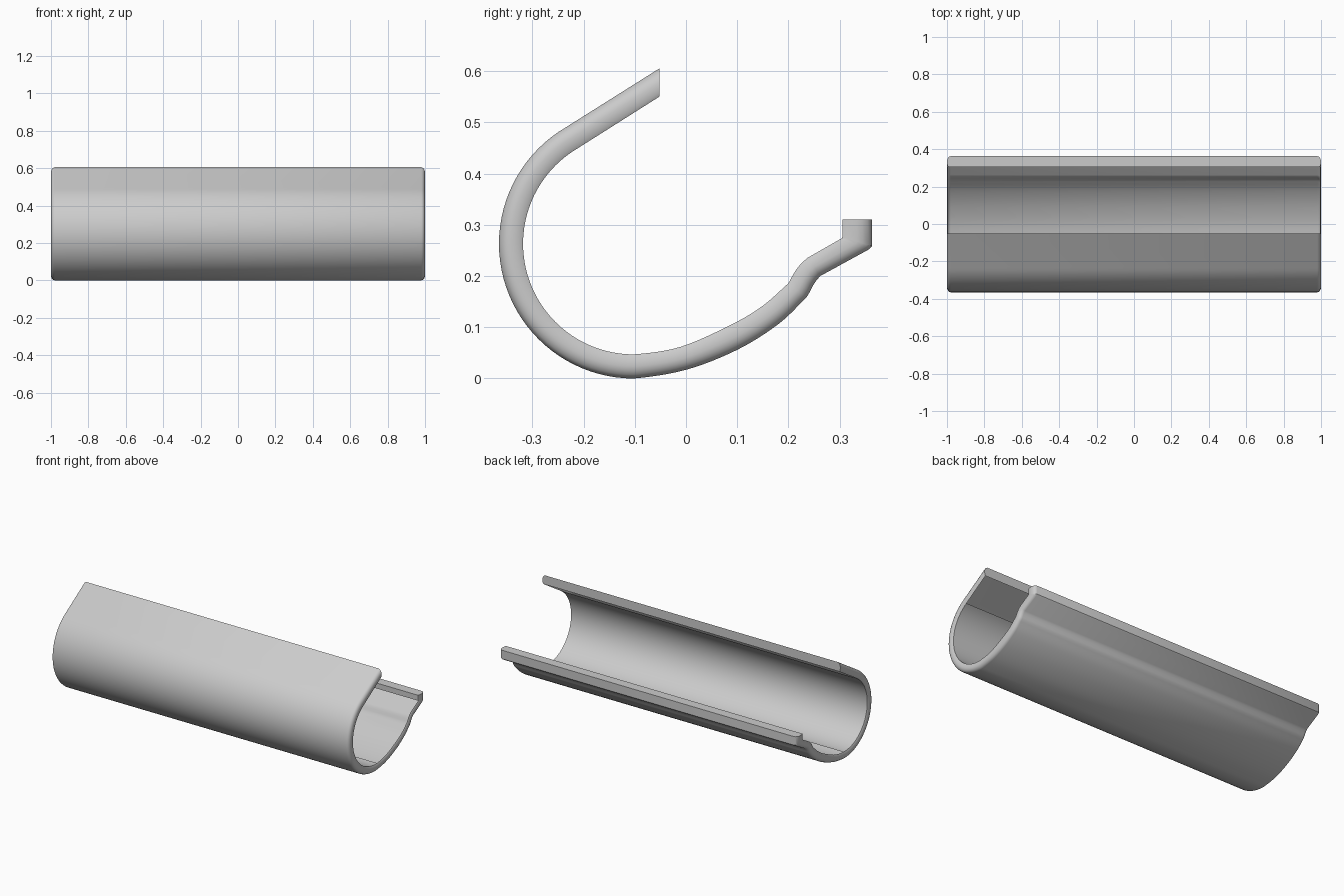
import bpy, bmesh, math
from mathutils import Vector

if "Cube" in bpy.data.objects:
    bpy.data.objects.remove(bpy.data.objects["Cube"])


def smooth(pts, n=6):
    # Catmull-Rom curve through the points, starting level
    p = [pts[0] - Vector((0.08, 0))] + pts + [pts[-1] * 2 - pts[-2]]
    out = []
    for i in range(1, len(p) - 2):
        a, b, c, d = p[i - 1:i + 3]
        for k in range(n):
            t = k / n
            out.append(0.5 * (2 * b + (c - a) * t + (2 * a - 5 * b + 4 * c - d) * t * t
                              + (3 * b - a - 3 * c + d) * t ** 3))
    return out + [pts[-1].copy()]


def wall(radius, lip, belly, rest):
    # lip edge, round back, belly curve, jog and upturned hook
    pts = [Vector(lip)]
    for i in range(41):
        a = math.radians(120 + 150 * i / 40)
        pts.append(Vector((-0.102 + radius * math.cos(a), 0.263 + radius * math.sin(a))))
    pts += smooth([pts[-1]] + [Vector(p) for p in belly])[1:]
    return pts + [Vector(p) for p in rest]


outer = wall(0.263, (-0.052, 0.605),
             [(0, 0.017), (0.1, 0.056), (0.18, 0.106), (0.235, 0.158)],
             [(0.241, 0.168), (0.247, 0.18), (0.254, 0.191), (0.262, 0.2),
              (0.357, 0.252), (0.363, 0.258), (0.363, 0.31)])
inner = wall(0.216, (-0.052, 0.55),
             [(-0.01, 0.062), (0.09, 0.106), (0.15, 0.142), (0.2, 0.186)],
             [(0.207, 0.199), (0.214, 0.211), (0.225, 0.225), (0.238, 0.236),
              (0.3045, 0.274), (0.305, 0.277), (0.305, 0.31)])

# Section across the wall: (x, share of thickness), with softened ends
half = [(0.98, 0), (0.988, 0.06), (0.994, 0.16), (0.998, 0.32), (1, 0.5), (0.998, 0.85), (0.994, 1)]
section = half + [(-x, t) for x, t in reversed(half)]

# Channel body: outer skin, end rims and the lining of the round back
bm = bmesh.new()
rings = [[bm.verts.new((x, *o.lerp(n, t))) for x, t in section] for o, n in zip(outer, inner)]
m = len(section)
for k, (r, s) in enumerate(zip(rings, rings[1:])):
    for i in range(m):
        j = (i + 1) % m
        lining = i == len(half) - 1
        if lining and not (1 <= k <= 41 or k == len(rings) - 2):
            continue
        bm.faces.new((r[i], r[j], s[j], s[i]))
bm.faces.new(rings[0])
bm.faces.new(rings[-1][::-1])
bmesh.ops.recalc_face_normals(bm, faces=bm.faces)
mesh = bpy.data.meshes.new("curved_channel")
bm.to_mesh(mesh)
bm.free()
body = bpy.data.objects.new("curved_channel", mesh)
bpy.context.collection.objects.link(body)
bpy.context.view_layer.objects.active = body
body.select_set(True)
bpy.ops.object.shade_smooth_by_angle(angle=math.radians(30))
